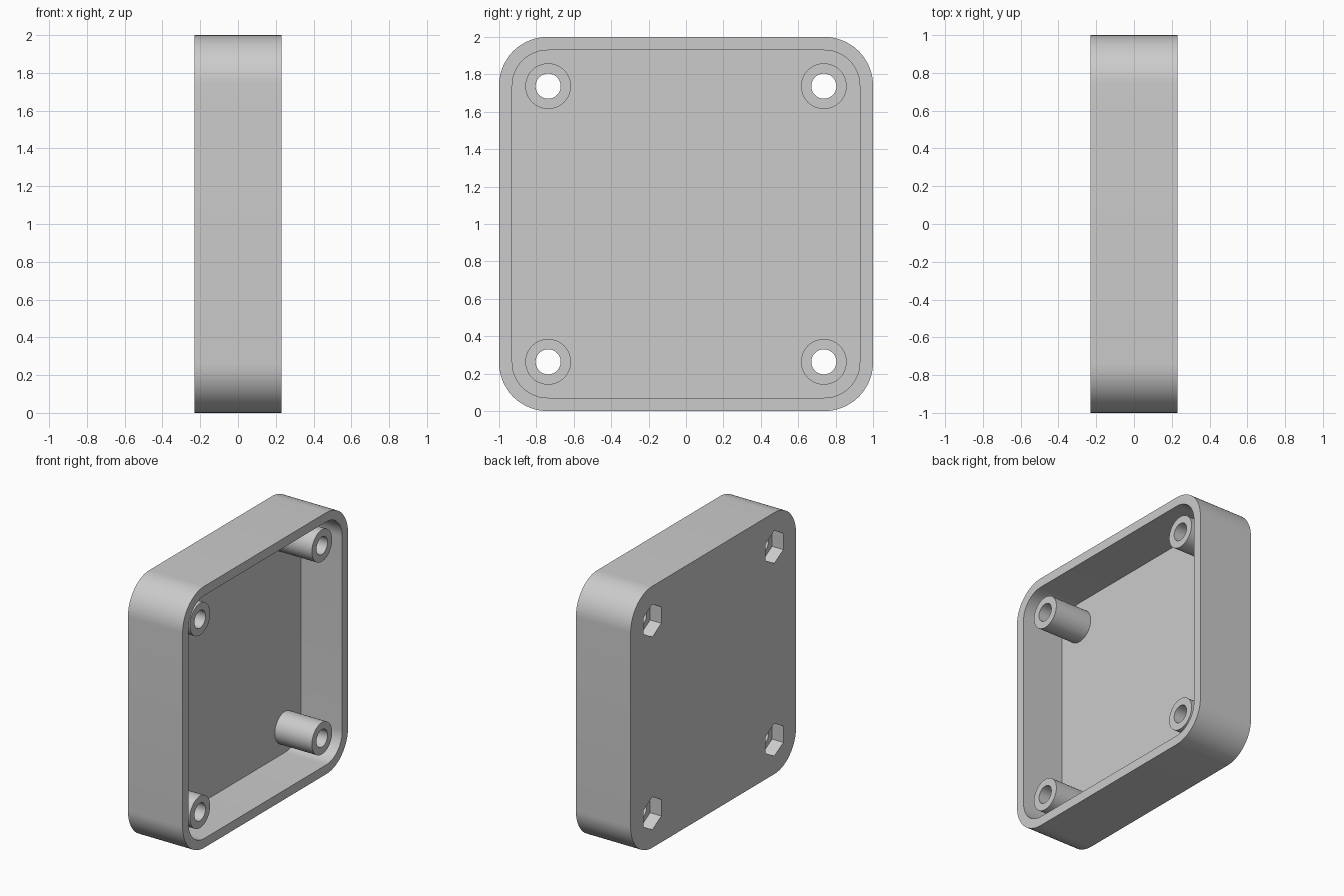
import bpy
import bmesh
from math import cos, sin, pi, radians

cube = bpy.data.objects.get("Cube")
if cube:
    bpy.data.objects.remove(cube, do_unlink=True)

HALF_DEPTH = 0.2315      # closed back at -x, open rim at +x
WALL = 0.071
FLOOR_X = -HALF_DEPTH + 0.112
POST_TOP_X = HALF_DEPTH - 0.037
NUT_X = -HALF_DEPTH + 0.095
POST_POS = 0.737
MID_Z = 1.0
CORNER_R = 0.26

grey = bpy.data.materials.new("light grey plastic")
grey.use_nodes = True
grey.diffuse_color = (0.6, 0.6, 0.6, 1)
grey.node_tree.nodes["Principled BSDF"].inputs["Base Color"].default_value = (0.6, 0.6, 0.6, 1)


def circle(cy, cz, r, n, start=0.0):
    """Points of a regular polygon in the y-z plane."""
    return [(cy + r * cos(start + 2 * pi * i / n),
             cz + r * sin(start + 2 * pi * i / n)) for i in range(n)]


def rounded_square(half, r, steps=20):
    pts = []
    for k, (sy, sz) in enumerate([(1, 1), (-1, 1), (-1, -1), (1, -1)]):
        for i in range(steps + 1):
            a = pi / 2 * (k + i / steps)
            pts.append((sy * (half - r) + r * cos(a),
                        MID_Z + sz * (half - r) + r * sin(a)))
    return pts


def prism(name, outlines, x0, x1):
    """Extrude closed y-z outlines along x into one object."""
    bm = bmesh.new()
    for pts in outlines:
        low = [bm.verts.new((x0, y, z)) for y, z in pts]
        high = [bm.verts.new((x1, y, z)) for y, z in pts]
        bm.faces.new(low)
        bm.faces.new(high)
        for i in range(len(pts)):
            j = (i + 1) % len(pts)
            bm.faces.new((low[i], low[j], high[j], high[i]))
    bmesh.ops.recalc_face_normals(bm, faces=bm.faces)
    mesh = bpy.data.meshes.new(name)
    bm.to_mesh(mesh)
    bm.free()
    mesh.materials.append(grey)
    obj = bpy.data.objects.new(name, mesh)
    bpy.context.collection.objects.link(obj)
    return obj


def combine(target, tool, operation):
    """Apply a boolean and discard the tool."""
    tool.hide_render = True
    mod = target.modifiers.new(tool.name, 'BOOLEAN')
    mod.operation = operation
    mod.solver = 'EXACT'
    mod.object = tool
    bpy.context.view_layer.objects.active = target
    bpy.ops.object.modifier_apply(modifier=mod.name)
    bpy.data.objects.remove(tool, do_unlink=True)


corners = [(sy * POST_POS, MID_Z + sz * POST_POS) for sy in (-1, 1) for sz in (-1, 1)]

# Case body with rounded corners, hollowed from the open side
case = prism("case_tray", [rounded_square(1.0, CORNER_R)], -HALF_DEPTH, HALF_DEPTH)
cavity = prism("cavity_cutter", [rounded_square(1.0 - WALL, CORNER_R - WALL)],
               FLOOR_X, HALF_DEPTH + 0.1)
combine(case, cavity, 'DIFFERENCE')

# Four standoff posts rising from the floor
posts = prism("standoff_posts", [circle(y, z, 0.122, 64) for y, z in corners],
              FLOOR_X - 0.03, POST_TOP_X)
combine(case, posts, 'UNION')

# Hexagonal nut pockets in the back
nuts = prism("nut_pocket_cutter", [circle(y, z, 0.125, 6, pi / 2) for y, z in corners],
             -HALF_DEPTH - 0.1, NUT_X)
combine(case, nuts, 'DIFFERENCE')

# Screw holes through the posts
holes = prism("screw_hole_cutter", [circle(y, z, 0.067, 48) for y, z in corners],
              -HALF_DEPTH - 0.1, HALF_DEPTH + 0.1)
combine(case, holes, 'DIFFERENCE')

# Smooth curved walls, crisp edges
bpy.ops.object.select_all(action='DESELECT')
case.select_set(True)
bpy.context.view_layer.objects.active = case
bpy.ops.object.shade_smooth_by_angle(angle=radians(30))
